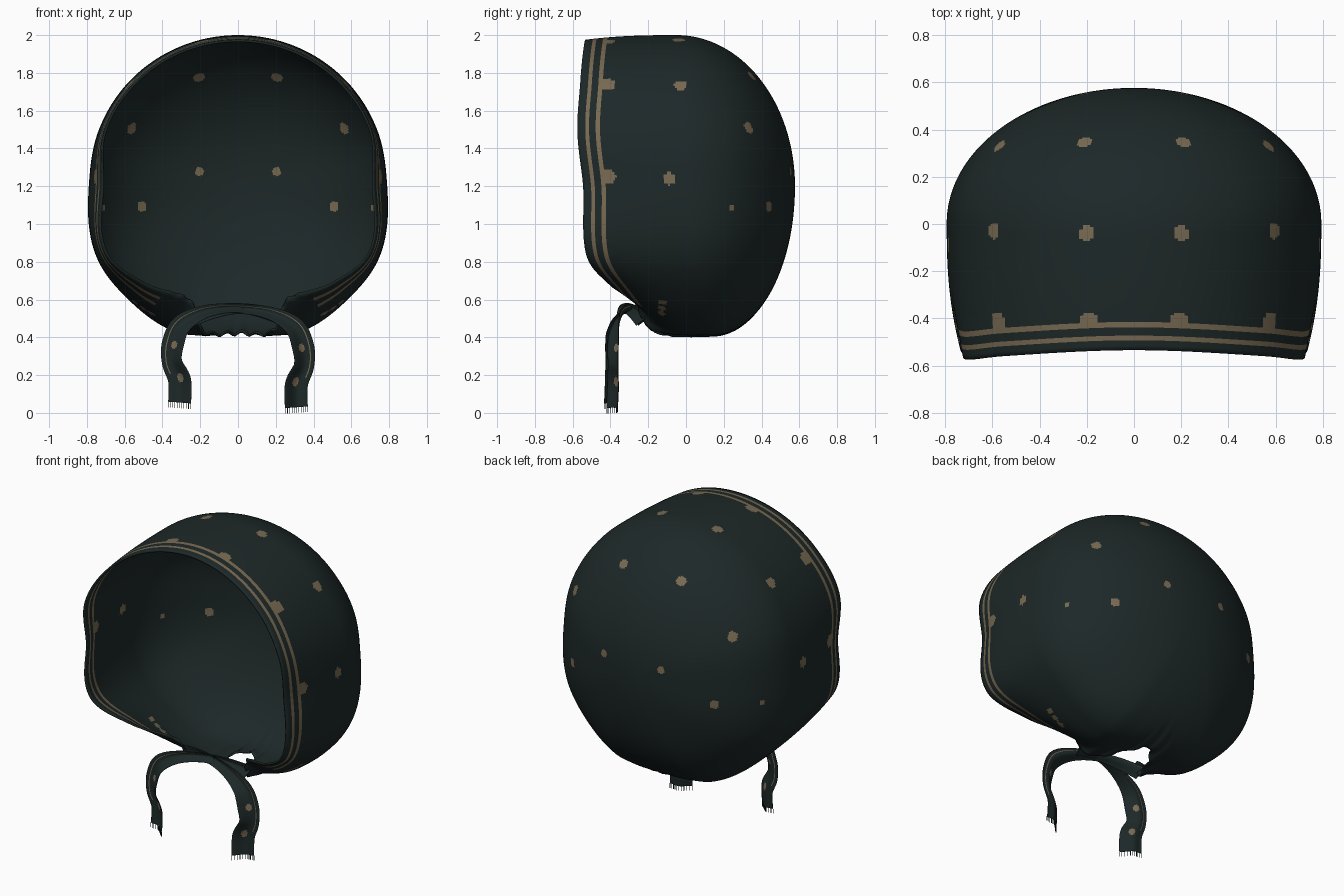
import bpy, bmesh, math
from mathutils import Vector

cube = bpy.data.objects.get("Cube")
if cube:
    bpy.data.objects.remove(cube)


def material(name, rgb):
    m = bpy.data.materials.new(name)
    m.use_nodes = True
    m.diffuse_color = (*rgb, 1)
    m.node_tree.nodes["Principled BSDF"].inputs["Base Color"].default_value = (*rgb, 1)
    return m


DARK = material("dark teal cloth", (0.0125, 0.021, 0.021))
GOLD = material("dull gold print", (0.19, 0.145, 0.085))


def hermite(keys, t):
    """Smooth interpolation of rows (t, value, value, ...), level at both ends."""
    n = len(keys)
    i = 0
    while i < n - 2 and t > keys[i + 1][0]:
        i += 1

    def slope(k, c):
        if k in (0, n - 1):
            return 0
        return (keys[k + 1][c] - keys[k - 1][c]) / (keys[k + 1][0] - keys[k - 1][0])

    a, b = keys[i], keys[i + 1]
    h = b[0] - a[0]
    u = (t - a[0]) / h
    return [(2*u**3 - 3*u**2 + 1) * a[c] + (u**3 - 2*u**2 + u) * h * slope(i, c)
            + (3*u**2 - 2*u**3) * b[c] + (u**3 - u**2) * h * slope(i + 1, c)
            for c in range(1, len(a))]


def finish(bm, name, thickness):
    me = bpy.data.meshes.new(name)
    bm.to_mesh(me)
    bm.free()
    me.materials.append(DARK)
    me.materials.append(GOLD)
    ob = bpy.data.objects.new(name, me)
    bpy.context.collection.objects.link(ob)
    for p in me.polygons:
        p.use_smooth = True
    mod = ob.modifiers.new("cloth thickness", "SOLIDIFY")
    mod.thickness = thickness
    mod.offset = -1


# Bonnet shell: angle from the crown, edge radius, edge y, widest radius, widest y
CENTRE = Vector((0, 0, 1.2))
BACK = 0.577
OUTLINE = [(0, .775, -.535, .80, -.05), (45, .775, -.56, .80, -.03),
           (68, .765, -.575, .795, 0), (90, .72, -.545, .79, 0),
           (117, .785, -.53, .838, .02), (136, .72, -.41, .835, .06),
           (157, .655, -.28, .84, .10), (166, .79, -.18, .815, .12),
           (180, .78, .13, .785, .15)]
BANDS = [0, .02, .042, .062, .08, .097, .12]   # printed hem rows
COLS, ROWS = 320, 150


def shell_column(i):
    th = 2 * math.pi * i / COLS
    deg = math.degrees(min(th, 2 * math.pi - th))
    edge_r, edge_y, wide_r, wide_y = hermite(OUTLINE, deg)
    gather = max(0, min(1, (deg - 145) / 25))
    ripple = 0.012 * gather * math.sin(64 * th)
    edge_y += ripple
    start = edge_y + BANDS[-1]
    ys = [edge_y + b for b in BANDS]
    ys += [start + (BACK - start) * math.sin(math.pi / 2 * k / ROWS) for k in range(1, ROWS)]
    column = []
    for y in ys:
        if y < wide_y:
            u = (wide_y - y) / (wide_y - edge_y)
            r = wide_r + (edge_r - wide_r) * u ** 2.6
        else:
            r = wide_r * math.sqrt(max(0, 1 - ((y - wide_y) / (BACK - wide_y)) ** 2))
        # gathered pleats fade away from the neck
        r += ripple * max(0, 1 - (y - edge_y) / 0.25)
        column.append(Vector((r * math.sin(th), y, CENTRE.z + r * math.cos(th))))
    return column


# Printed spots, one side, with their angular size; half spots sit on the hem stripe
SPOTS = [(.21, .35, 1.79, .041), (.57, .33, 1.51, .041), (.21, .56, 1.28, .041),
         (.48, .41, 1.1, .041), (.69, .23, 1.09, .02), (.6, -.03, 1.74, .041),
         (.2, -.04, 1.98, .041), (.79, -.09, 1.24, .041), (.58, -.42, 1.74, .046),
         (.19, -.42, 1.97, .046), (.77, -.42, 1.25, .046), (.55, -.125, .58, .026),
         (.51, -.13, .545, .026), (.47, -.135, .51, .026), (.55, -.35, .7, .04)]
SPOT_DIRS = [((Vector(s[:3]) - CENTRE).normalized(), math.cos(s[3])) for s in SPOTS]


def in_spot(p):
    d = (Vector((abs(p.x), p.y, p.z)) - CENTRE).normalized()
    return any(d.dot(s) > limit for s, limit in SPOT_DIRS)


bm = bmesh.new()
grid = [[bm.verts.new(p) for p in shell_column(i)] for i in range(COLS)]
pole = bm.verts.new((0, BACK, CENTRE.z))
for i in range(COLS):
    a, b = grid[i], grid[(i + 1) % COLS]
    deg = 360 * min(i, COLS - i) / COLS
    for j in range(len(a) - 1):
        f = bm.faces.new((a[j], b[j], b[j + 1], a[j + 1]))
        stripe = j in (2, 5) and deg < 146
        if stripe or (j > 5 and in_spot(f.calc_center_median())):
            f.material_index = 1
    bm.faces.new((a[-1], b[-1], pole))
finish(bm, "bonnet_shell", 0.012)

# Ties: step, x, y, z, half width; they cross under the chin and hang down
TIE = [(0, -.24, -.22, .50, .04), (1, -.12, -.26, .535, .032), (2, .02, -.30, .55, .025),
       (3, .18, -.345, .525, .035), (4, .30, -.37, .455, .052), (5, .345, -.375, .35, .058),
       (6, .35, -.375, .25, .053), (7, .31, -.375, .15, .06), (8, .31, -.38, .03, .06)]
STEPS, WIDE, FRINGE = 96, 20, 0.03


def make_tie(side, name, forward, lift):
    bm = bmesh.new()
    rows = []
    for k in range(STEPS + 1):
        t = 8 * k / STEPS
        x, y, z, half = hermite(TIE, t)
        ahead, behind = hermite(TIE, min(8, t + .1)), hermite(TIE, max(0, t - .1))
        dx, dz = ahead[0] - behind[0], ahead[2] - behind[2]
        length = math.hypot(dx, dz)
        across = Vector((-dz / length, 0.5, dx / length))
        row = []
        for c in range(WIDE + 1):
            s = 2 * c / WIDE - 1
            p = Vector((x, y + forward, z + lift * t / 8)) + across * half * s
            p.y += 0.012 * math.cos(3 * s)
            p.x *= side
            row.append(bm.verts.new(p))
        rows.append(row)
    for k in range(STEPS):
        for c in range(WIDE):
            f = bm.faces.new((rows[k][c], rows[k][c + 1], rows[k + 1][c + 1], rows[k + 1][c]))
            spot = any(math.hypot((k - m) / 2.2, (c - 8) / 2.6) < 1 for m in (60, 82))
            f.material_index = int(spot or (c == 15 and k < 78))
    # Fringe threads at the cut end
    for p in [v.co.copy() for v in rows[-1][::2]]:
        for v in bmesh.ops.create_cube(bm, size=1)["verts"]:
            v.co = Vector((v.co.x * .003, v.co.y * .003, (v.co.z - .5) * FRINGE)) + p
    bmesh.ops.recalc_face_normals(bm, faces=bm.faces)
    finish(bm, name, 0.002)


make_tie(1, "left_tie", 0, 0)
make_tie(-1, "right_tie", -0.012, 0.025)
